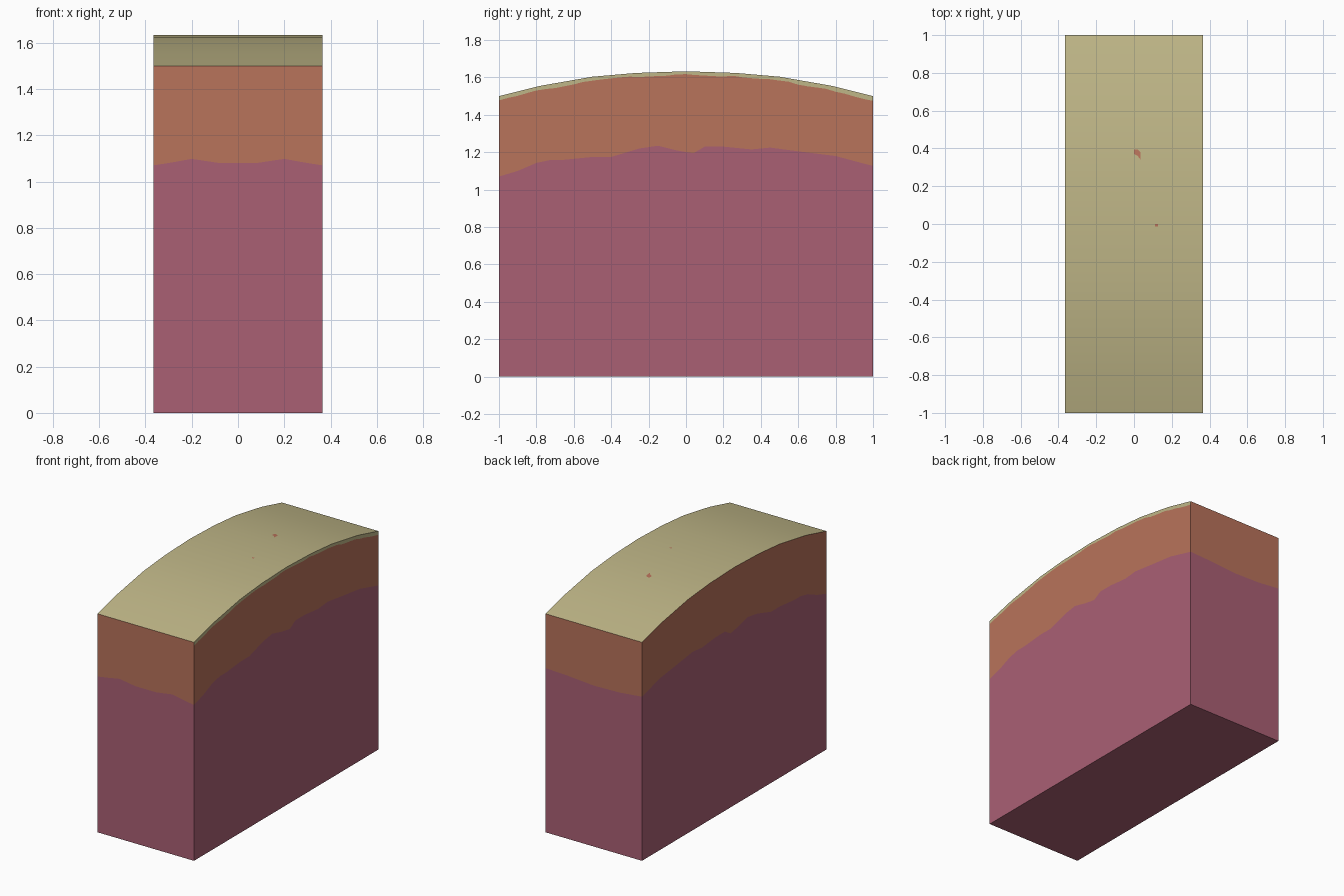
import bpy, bmesh, math, random

if "Cube" in bpy.data.objects:
    bpy.data.objects.remove(bpy.data.objects["Cube"])

random.seed(4)
HX, HY = 0.366, 1.0


def material(name, rgb):
    lin = [((c / 255 + 0.055) / 1.055) ** 2.4 for c in rgb]
    m = bpy.data.materials.new(name)
    m.diffuse_color = (*lin, 1)
    m.use_nodes = True
    m.node_tree.nodes["Principled BSDF"].inputs["Base Color"].default_value = m.diffuse_color
    return m


mats = [material("purple base", (170, 96, 116)),
        material("orange band", (185, 115, 91)),
        material("tan top", (191, 182, 135))]

# arched top profile (y, z)
half = [(0.27, 1.624), (0.5, 1.604), (0.78, 1.555), (1.0, 1.5)]
top = [(-y, z) for y, z in reversed(half)] + [(0, 1.633)] + half


def top_z(y):
    for (a, za), (b, zb) in zip(top, top[1:]):
        if y <= b:
            return za + (zb - za) * (y - a) / (b - a)
    return top[-1][1]


# ragged edge between purple and orange along the long sides
wave = [(-1, 1.07), (-.9, 1.10), (-.8, 1.143), (-.72, 1.16), (-.65, 1.16), (-.5, 1.175),
        (-.4, 1.175), (-.25, 1.22), (-.15, 1.235), (-.05, 1.21), (.04, 1.195), (.1, 1.23),
        (.2, 1.23), (.35, 1.215), (.45, 1.225), (.6, 1.205), (.8, 1.18), (.93, 1.145), (1, 1.127)]
front_wave = [(-HX, 1.07), (-.3, 1.08), (-.2, 1.098), (-.08, 1.08), (.08, 1.08), (.2, 1.098),
              (.3, 1.08), (HX, 1.07)]
back_wave = [(-HX, 1.127), (-.2, 1.11), (0, 1.105), (.2, 1.12), (HX, 1.127)]

# ragged lower edge of the thin tan strip on the right side
strip = []
for i in range(41):
    y = -1 + i * 0.05
    strip.append((y, top_z(y) - 0.017 - 0.008 * abs(y) - random.uniform(-0.004, 0.004)))

bm = bmesh.new()
cache = {}


def vert(p):
    key = tuple(round(c, 4) for c in p)
    if key not in cache:
        cache[key] = bm.verts.new(p)
    return cache[key]


def face(points, mat):
    f = bm.faces.new([vert(p) for p in points])
    f.material_index = mat


def band(lower, upper, place, mat):
    face([place(*p) for p in lower + upper[::-1]], mat)


# long sides
for x in (HX, -HX):
    place = lambda y, z, x=x: (x, y, z)
    band([(-HY, 0), (HY, 0)], wave, place, 0)
    if x > 0:
        band(wave, strip, place, 1)
        band(strip, top, place, 2)
    else:
        band(wave, top, place, 1)

# end walls
for y, edge in ((-HY, front_wave), (HY, back_wave)):
    place = lambda x, z, y=y: (x, y, z)
    corner = strip[0] if y < 0 else strip[-1]
    band([(-HX, 0), (HX, 0)], edge, place, 0)
    band(edge, [(-HX, 1.5), (HX, 1.5), (HX, corner[1])], place, 1)

# underside and arched top
face([(-HX, -HY, 0), (-HX, HY, 0), (HX, HY, 0), (HX, -HY, 0)], 0)
for (a, za), (b, zb) in zip(top, top[1:]):
    face([(-HX, a, za), (HX, a, za), (HX, b, zb), (-HX, b, zb)], 2)

bmesh.ops.recalc_face_normals(bm, faces=bm.faces)


def finish(bm, name):
    me = bpy.data.meshes.new(name)
    bm.to_mesh(me)
    bm.free()
    for m in mats:
        me.materials.append(m)
    ob = bpy.data.objects.new(name, me)
    bpy.context.collection.objects.link(ob)
    return ob


block = finish(bm, "arched_block")
bpy.context.view_layer.objects.active = block
block.select_set(True)
bpy.ops.object.shade_smooth_by_angle(angle=math.radians(30))

# small orange specks on the top
bm = bmesh.new()
for pts in ([(0, .37), (.02, .36), (.035, .34), (.035, .38), (.02, .395), (0, .395)],
            [(.112, -.012), (.128, -.012), (.128, 0), (.112, 0)]):
    f = bm.faces.new([bm.verts.new((x, y, top_z(y) + 0.0015)) for x, y in pts])
    f.material_index = 1
finish(bm, "top_specks")
